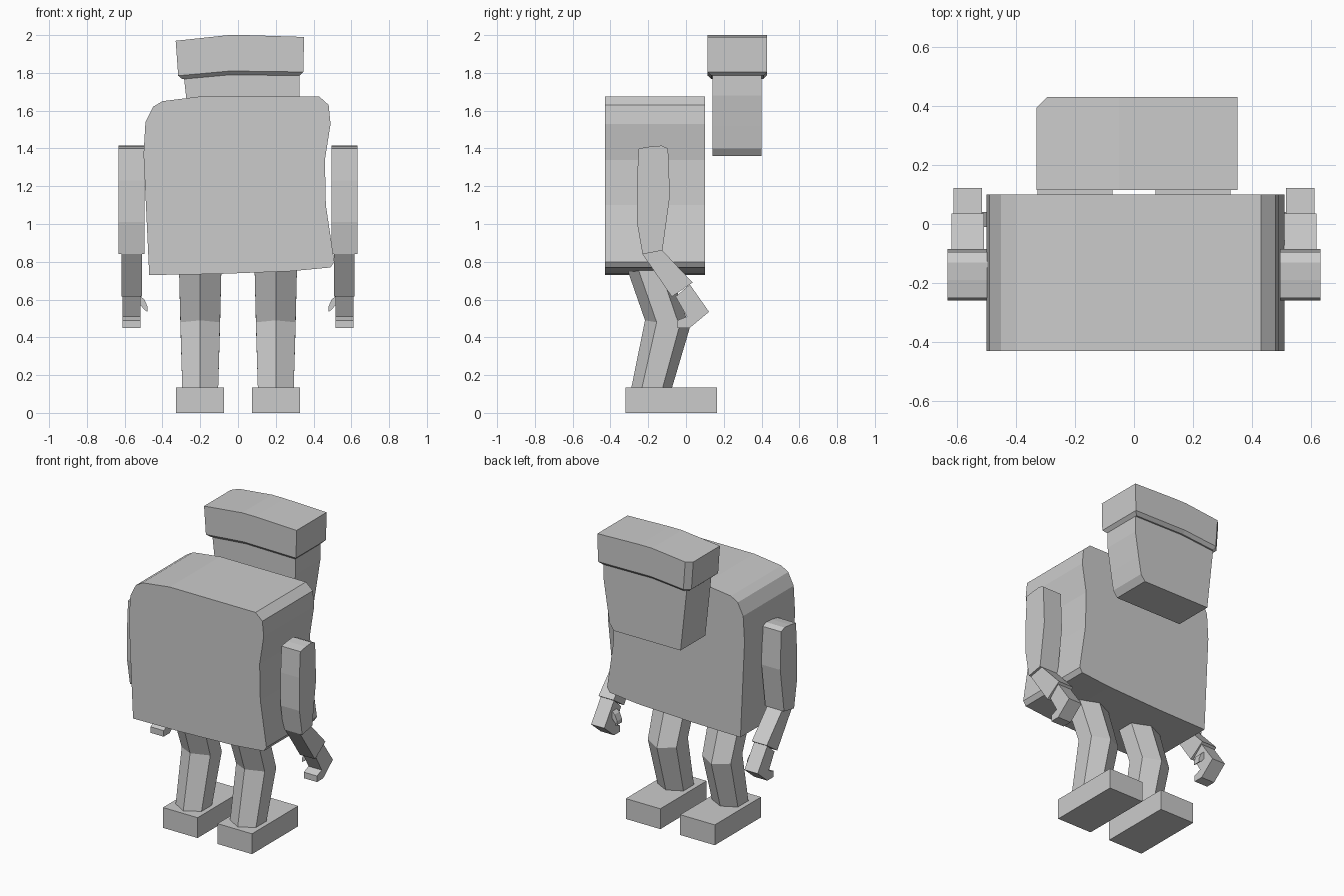
import bpy
import bmesh

cube = bpy.data.objects.get("Cube")
if cube:
    bpy.data.objects.remove(cube, do_unlink=True)

# One plain grey for the whole figure
grey = bpy.data.materials.new("plain_grey")
grey.use_nodes = True
grey.diffuse_color = (0.6, 0.6, 0.6, 1)
grey.node_tree.nodes["Principled BSDF"].inputs["Base Color"].default_value = (0.6, 0.6, 0.6, 1)


def loft(name, rings, finish=None):
    """Join rings of points into a closed solid with flat faces."""
    bm = bmesh.new()
    loops = [[bm.verts.new(p) for p in ring] for ring in rings]
    for a, b in zip(loops, loops[1:]):
        for i in range(len(a)):
            j = (i + 1) % len(a)
            bm.faces.new((a[i], a[j], b[j], b[i]))
    bm.faces.new(loops[0])
    bm.faces.new(loops[-1])
    bmesh.ops.recalc_face_normals(bm, faces=bm.faces)
    if finish:
        finish(bm)
    mesh = bpy.data.meshes.new(name)
    bm.to_mesh(mesh)
    bm.free()
    mesh.materials.append(grey)
    obj = bpy.data.objects.new(name, mesh)
    bpy.context.scene.collection.objects.link(obj)
    return obj


def slab(name, outline, y0, y1, finish=None):
    """Extrude an x-z outline along y."""
    return loft(name, [[(x, y, z) for x, z in outline] for y in (y0, y1)], finish)


def side_slab(name, outline, x0, x1):
    """Extrude a y-z outline along x."""
    return loft(name, [[(x, y, z) for y, z in outline] for x in (x0, x1)])


# Torso
slab("torso", [
    (-0.47, 0.73), (-0.5, 1.37), (-0.49, 1.54), (-0.45, 1.62), (-0.4, 1.65),
    (-0.2, 1.675), (0.43, 1.675), (0.48, 1.63), (0.49, 1.53), (0.46, 1.34),
    (0.465, 1.1), (0.51, 0.8), (0.49, 0.77), (0.28, 0.75), (-0.12, 0.735)], -0.43, 0.1)

# Head
slab("head", [
    (-0.29, 1.81), (-0.24, 1.36), (0.25, 1.36), (0.28, 1.4),
    (0.3, 1.52), (0.325, 1.68), (0.325, 1.81)], 0.14, 0.4)


def soften_hat(bm):
    # Clip one upright corner, then chamfer the lower rim
    corner = [e for e in bm.edges
              if all(v.co.x < -0.3 and v.co.y > 0.4 for v in e.verts)]
    bmesh.ops.bevel(bm, geom=corner, offset=0.035, segments=1, affect='EDGES')
    rim = [e for e in bm.edges if all(v.co.z < 1.85 for v in e.verts)
           and any(f.calc_center_median().z > 1.85 for f in e.link_faces)]
    bmesh.ops.bevel(bm, geom=rim, offset=0.02, segments=1, affect='EDGES')


# Hat
slab("hat", [
    (-0.315, 1.765), (-0.04, 1.79), (0.345, 1.785), (0.35, 1.99),
    (0.04, 2.0), (-0.05, 2.0), (-0.33, 1.97)], 0.115, 0.43, soften_hat)

# Limbs, repeated on both sides
for s, side in ((1, "left"), (-1, "right")):
    side_slab(side + "_upper_arm", [
        (-0.25, 1.4), (-0.19, 1.41), (-0.13, 1.415), (-0.095, 1.4), (-0.085, 1.15),
        (-0.125, 0.86), (-0.23, 0.84), (-0.26, 1.01), (-0.26, 1.23)], s * 0.495, s * 0.633)
    side_slab(side + "_forearm", [
        (-0.23, 0.84), (-0.075, 0.615), (0.035, 0.69), (-0.125, 0.86)], s * 0.508, s * 0.618)
    side_slab(side + "_hand", [
        (-0.055, 0.615), (0.02, 0.68), (0.122, 0.535), (0.02, 0.45),
        (-0.045, 0.45), (-0.045, 0.49), (0.005, 0.51)], s * 0.515, s * 0.612)
    slab(side + "_thumb", [
        (s * x, z) for x, z in ((0.52, 0.62), (0.495, 0.6), (0.478, 0.56),
                                (0.478, 0.535), (0.495, 0.545), (0.52, 0.575))], -0.01, 0.04)

    # Six-sided bent leg: half width, then front and back ridge positions
    rings = []
    for w, yf, zf, yb, zb in ((0.095, -0.29, 0.13, -0.075, 0.13),
                              (0.105, -0.217, 0.49, 0.02, 0.45),
                              (0.113, -0.325, 0.8, -0.1, 0.8)):
        ring = []
        for dx, t in ((0, 0), (w, 0.26), (w, 0.77), (0, 1), (-w, 0.77), (-w, 0.26)):
            ring.append((s * 0.2 + dx, yf + (yb - yf) * t, zf + (zb - zf) * t))
        rings.append(ring)
    loft(side + "_leg", rings)

    # Foot
    side_slab(side + "_foot", [
        (-0.32, 0), (0.165, 0), (0.165, 0.135), (-0.32, 0.135)], s * 0.073, s * 0.327)
